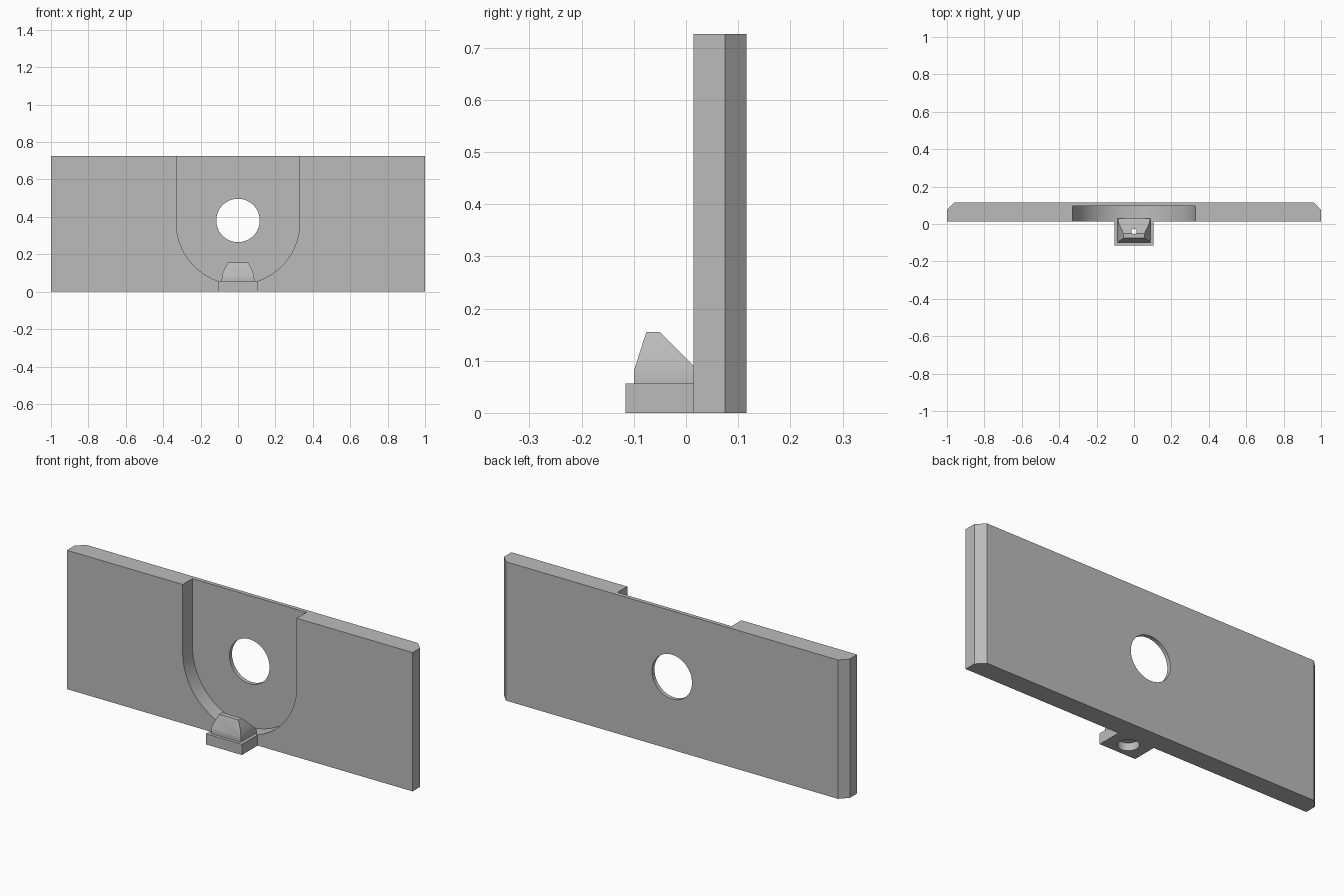
import bpy, bmesh, math

cube = bpy.data.objects.get("Cube")
if cube:
    bpy.data.objects.remove(cube, do_unlink=True)

grey = bpy.data.materials.new("light_grey")
grey.use_nodes = True
grey.diffuse_color = (0.5, 0.5, 0.5, 1)
grey.node_tree.nodes["Principled BSDF"].inputs["Base Color"].default_value = (0.5, 0.5, 0.5, 1)


def prism(name, outline, place, low, high):
    """Extrude a 2D outline from low to high; place maps (a, b, depth) to xyz."""
    bm = bmesh.new()
    rings = [[bm.verts.new(place(a, b, d)) for a, b in outline] for d in (low, high)]
    bm.faces.new(rings[0])
    bm.faces.new(rings[1])
    n = len(outline)
    for i in range(n):
        j = (i + 1) % n
        bm.faces.new((rings[0][i], rings[0][j], rings[1][j], rings[1][i]))
    bmesh.ops.recalc_face_normals(bm, faces=bm.faces[:])
    mesh = bpy.data.meshes.new(name)
    bm.to_mesh(mesh)
    bm.free()
    mesh.materials.append(grey)
    obj = bpy.data.objects.new(name, mesh)
    bpy.context.collection.objects.link(obj)
    return obj


def along_x(a, b, d):
    return (d, a, b)


def along_y(a, b, d):
    return (a, d, b)


def along_z(a, b, d):
    return (a, b, d)


def arc(cx, cy, r, start, end, steps):
    return [(cx + r * math.cos(start + (end - start) * i / steps),
             cy + r * math.sin(start + (end - start) * i / steps)) for i in range(steps + 1)]


def circle(cx, cy, r, steps=64):
    return arc(cx, cy, r, 0, math.tau, steps)[:-1]


def combine(target, tool, operation):
    """Apply a boolean and discard the tool."""
    mod = target.modifiers.new("cut", 'BOOLEAN')
    mod.operation, mod.object, mod.solver = operation, tool, 'EXACT'
    bpy.ops.object.select_all(action='DESELECT')
    bpy.context.view_layer.objects.active = target
    target.select_set(True)
    bpy.ops.object.modifier_apply(modifier=mod.name)
    bpy.data.objects.remove(tool, do_unlink=True)


def mirrored(half):
    return half + [(-x, z) for x, z in reversed(half)]


FRONT, BACK, TOP = 0.014, 0.116, 0.726

# Back plate with chamfered rear corners
plate = prism("back_plate", mirrored([(1, FRONT), (1, 0.075), (0.96, BACK)]), along_z, 0, TOP)

# U-shaped recess, open at the top, and the round hole through it
recess = arc(0, 0.37, 0.33, math.pi, math.tau, 64) + [(0.33, 0.8), (-0.33, 0.8)]
combine(plate, prism("recess_cutter", recess, along_y, -0.1, 0.095), 'DIFFERENCE')
combine(plate, prism("hole_cutter", circle(0, 0.381, 0.116), along_y, -0.1, 0.2), 'DIFFERENCE')

# Catch: side profile trimmed by a tapering front profile
side = [(-0.1, 0.045), (-0.1, 0.08), (-0.076, 0.155), (-0.05, 0.155), (0.03, 0.075), (0.03, 0.045)]
catch = prism("catch", side, along_x, -0.12, 0.12)
taper = mirrored([(0.087, 0.03), (0.087, 0.07), (0.085, 0.085), (0.08, 0.105), (0.055, 0.157), (0.053, 0.17)])
combine(catch, prism("taper_cutter", taper, along_y, -0.2, 0.2), 'INTERSECT')

# Square ledge that carries the catch
ledge_outline = [(-0.104, -0.116), (0.104, -0.116), (0.104, 0.02), (-0.104, 0.02)]
ledge = prism("ledge", ledge_outline, along_z, 0, 0.056)
combine(plate, ledge, 'UNION')
combine(plate, catch, 'UNION')

# Pin hole with a wide counterbore underneath
for radius, low, high in ((0.014, -0.1, 0.3), (0.05, -0.1, 0.04)):
    combine(plate, prism("pin_cutter", circle(0, -0.04, radius, 48), along_z, low, high), 'DIFFERENCE')

plate.name = "recessed_plate_with_catch"
bpy.ops.object.select_all(action='DESELECT')
bpy.context.view_layer.objects.active = plate
plate.select_set(True)
bpy.ops.object.shade_smooth_by_angle(angle=math.radians(20))
